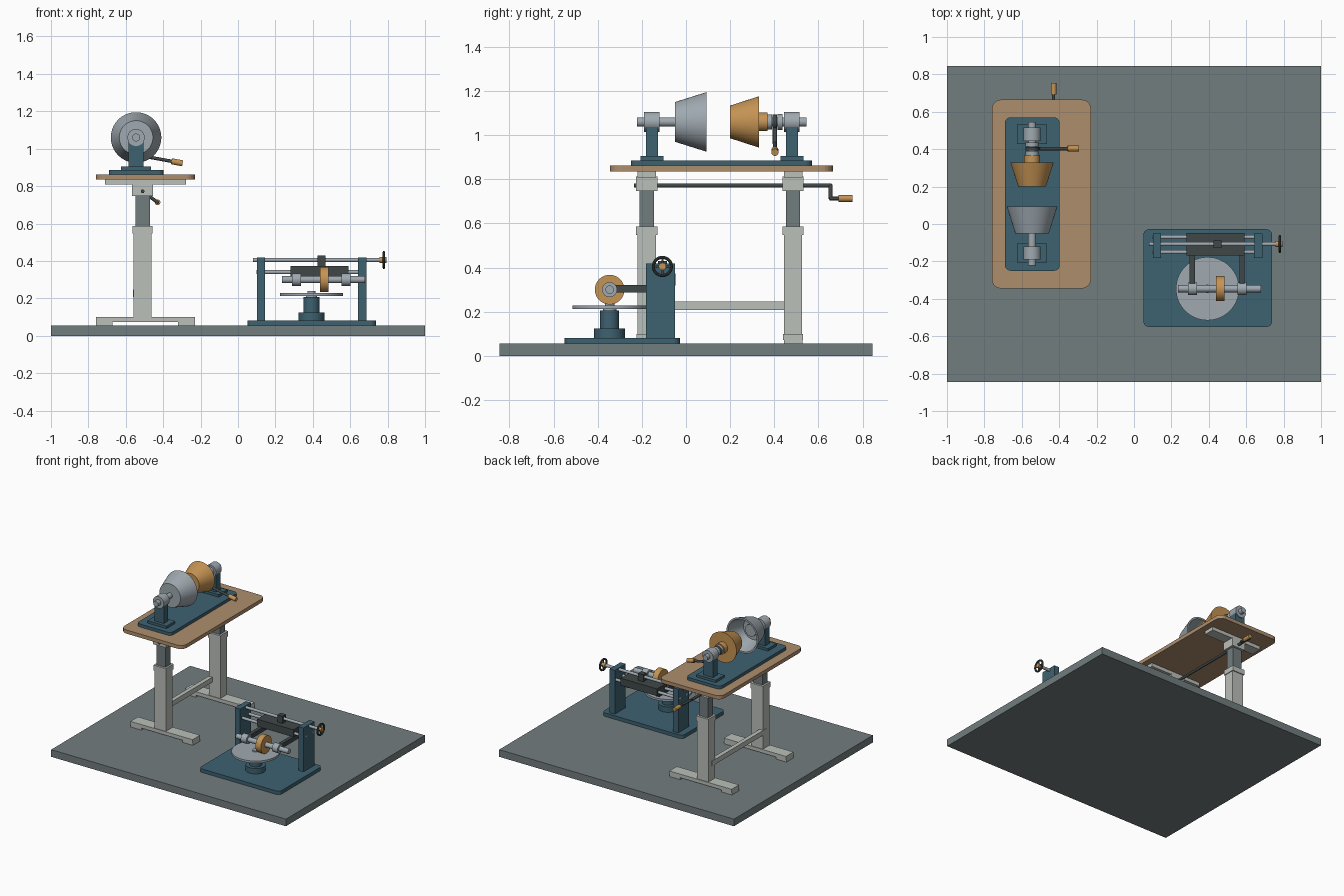
import bpy, bmesh, math
from mathutils import Vector, Matrix

cube = bpy.data.objects.get("Cube")
if cube:
    bpy.data.objects.remove(cube, do_unlink=True)


def material(name, *srgb):
    rgba = [(c / 255) ** 2.2 for c in srgb] + [1]
    m = bpy.data.materials.new(name)
    m.use_nodes = True
    m.diffuse_color = rgba
    m.node_tree.nodes["Principled BSDF"].inputs["Base Color"].default_value = rgba
    return m


SLATE = material("slate grey", 114, 124, 126)
TEAL = material("dark teal", 64, 98, 112)
BOARD = material("table wood", 172, 141, 109)
WOOD = material("golden wood", 196, 146, 84)
FRAME = material("pale frame", 186, 190, 184)
STEEL = material("light steel", 158, 168, 175)
DARK = material("dark iron", 66, 73, 73)


def finish(name, bm, mat, smooth=False):
    bmesh.ops.recalc_face_normals(bm, faces=bm.faces[:])
    mesh = bpy.data.meshes.new(name)
    bm.to_mesh(mesh)
    bm.free()
    mesh.materials.append(mat)
    ob = bpy.data.objects.new(name, mesh)
    bpy.context.collection.objects.link(ob)
    if smooth:
        bpy.ops.object.select_all(action="DESELECT")
        ob.select_set(True)
        bpy.context.view_layer.objects.active = ob
        bpy.ops.object.shade_smooth_by_angle(angle=math.radians(35))
    return ob


def box(name, mat, x, y, z, corner=0):
    """Box from three (low, high) ranges, with optional rounded vertical corners."""
    bm = bmesh.new()
    bmesh.ops.create_cube(bm, size=1)
    for v in bm.verts:
        v.co = Vector([(r[0] + r[1]) / 2 + c * (r[1] - r[0]) for c, r in zip(v.co, (x, y, z))])
    if corner:
        upright = [e for e in bm.edges if abs(e.verts[0].co.z - e.verts[1].co.z) > 1e-4]
        bmesh.ops.bevel(bm, geom=upright, offset=corner, segments=5, profile=0.5, affect="EDGES")
    return finish(name, bm, mat)


def rod(name, mat, a, b, r, r2=None, segments=32):
    """Cylinder or cone frustum between two points."""
    a, b = Vector(a), Vector(b)
    turn = (b - a).to_track_quat("Z", "Y").to_matrix().to_4x4()
    bm = bmesh.new()
    bmesh.ops.create_cone(bm, cap_ends=True, segments=segments, radius1=r,
                          radius2=r if r2 is None else r2, depth=(b - a).length,
                          matrix=Matrix.Translation((a + b) / 2) @ turn)
    return finish(name, bm, mat, True)


def lathe(name, mat, centre, axis, profile, segments=48):
    """Revolve a closed (radius, distance) profile about an axis."""
    bm = bmesh.new()
    verts = [bm.verts.new((r, 0, h)) for r, h in profile]
    edges = [bm.edges.new((verts[i - 1], v)) for i, v in enumerate(verts)]
    bmesh.ops.spin(bm, geom=verts + edges, cent=(0, 0, 0), axis=(0, 0, 1),
                   angle=math.tau, steps=segments)
    bmesh.ops.remove_doubles(bm, verts=bm.verts[:], dist=1e-4)
    turn = Vector(axis).to_track_quat("Z", "Y").to_matrix().to_4x4()
    bm.transform(Matrix.Translation(centre) @ turn)
    return finish(name, bm, mat, True)


def around(c, half):
    return (c - half, c + half)


# Floor slab
box("floor", SLATE, (-1, 1), (-0.845, 0.845), (0, 0.055))

# Height-adjustable table
LEG_X = -0.51
box("table_top", BOARD, (-0.76, -0.23), (-0.345, 0.665), (0.835, 0.863), 0.05)
for side, y in (("front", -0.178), ("rear", 0.485)):
    for end, x in (("left", -0.275), ("right", -0.715)):
        box(f"{side}_{end}_foot_pad", FRAME, around(x, 0.045), around(y, 0.042), (0.055, 0.073))
    box(side + "_foot", FRAME, (-0.76, -0.23), around(y, 0.046), (0.073, 0.1))
    box(side + "_leg", FRAME, around(LEG_X, 0.048), around(y, 0.041), (0.1, 0.55))
    box(side + "_leg_collar", FRAME, around(LEG_X, 0.053), around(y, 0.048), (0.547, 0.587))
    box(side + "_inner_leg", SLATE, around(LEG_X, 0.039), around(y, 0.032), (0.58, 0.76))
    box(side + "_leg_head", FRAME, around(LEG_X, 0.056), around(y, 0.048), (0.747, 0.812))
    box(side + "_top_bar", FRAME, (-0.712, -0.278), around(y, 0.042), (0.808, 0.835))
box("stretcher", FRAME, (-0.562, -0.53), (-0.178, 0.485), (0.208, 0.246))

# Lifting crank below the table
CRANK_Z = 0.772
rod("lift_shaft", DARK, (LEG_X, -0.235, CRANK_Z), (LEG_X, 0.66, CRANK_Z), 0.01)
rod("lift_crank_arm", DARK, (LEG_X, 0.655, CRANK_Z), (-0.43, 0.655, 0.713), 0.009)
rod("lift_crank_pin", DARK, (-0.43, 0.65, 0.713), (-0.43, 0.70, 0.713), 0.008)
rod("lift_crank_grip", WOOD, (-0.43, 0.692, 0.713), (-0.43, 0.755, 0.713), 0.015)

# Bench machine: bed, two pedestals with bearings
AX, AZ = -0.545, 1.06
box("machine_bed", TEAL, (-0.69, -0.397), (-0.25, 0.57), (0.863, 0.886), 0.03)
for name, y in (("head", -0.155), ("tail", 0.48)):
    box(name + "_pedestal_base", TEAL, around(AX, 0.081), around(y, 0.052), (0.886, 0.905))
    box(name + "_pedestal", TEAL, around(AX, 0.04), around(y, 0.027), (0.905, 1.04))
    rod(name + "_bearing", STEEL, (AX, y - 0.035, AZ), (AX, y + 0.035, AZ), 0.046)
rod("head_spindle", STEEL, (AX, -0.222, AZ), (AX, -0.03, AZ), 0.021)
rod("tail_spindle", STEEL, (AX, 0.36, AZ), (AX, 0.545, AZ), 0.021)

# Hollow steel bell cone and solid wooden cone
lathe("bell_cone", STEEL, (AX, -0.05, AZ), (0, 1, 0),
      [(0, 0), (0.09, 0), (0.135, 0.143), (0.122, 0.143), (0.08, 0.015), (0, 0.015)], 64)
rod("bell_hub", STEEL, (AX, -0.036, AZ), (AX, -0.005, AZ), 0.045)
rod("wood_cone", WOOD, (AX, 0.20, AZ), (AX, 0.33, AZ), 0.074, 0.116, 64)
rod("wood_cone_hub", WOOD, (AX, 0.33, AZ), (AX, 0.37, AZ), 0.042)
rod("inner_collar", STEEL, (AX, 0.37, AZ), (AX, 0.39, AZ), 0.034)
rod("outer_collar", STEEL, (AX, 0.415, AZ), (AX, 0.437, AZ), 0.036)

# Hand lever on the tail spindle
LY = 0.403
rod("lever_ring", DARK, (AX, LY - 0.01, AZ), (AX, LY + 0.01, AZ), 0.034)
rod("lever_drop", DARK, (AX, LY, AZ), (-0.51, LY, 0.96), 0.01)
rod("lever_arm", DARK, (-0.515, LY, 0.962), (-0.35, LY, 0.932), 0.009)
rod("lever_grip", WOOD, (-0.355, LY, 0.933), (-0.296, LY, 0.922), 0.016)

# Floor grinder: base and posts
box("grinder_base", TEAL, (0.05, 0.738), (-0.55, -0.028), (0.055, 0.082), 0.03)
for side, x in (("right", 0.123), ("left", 0.664)):
    box(side + "_post", TEAL, around(x, 0.022), (-0.182, -0.05), (0.082, 0.419))

# Guide rods, feed screw and carriage
for name, y in (("rear", -0.07), ("front", -0.15)):
    rod(name + "_guide_rod", STEEL, (0.10, y, 0.34), (0.686, y, 0.34), 0.011)
SY, SZ = -0.107, 0.405
rod("feed_screw", STEEL, (0.08, SY, SZ), (0.785, SY, SZ), 0.011)
box("carriage", DARK, (0.28, 0.59), (-0.168, -0.048), (0.318, 0.374))
box("feed_nut", DARK, around(0.447, 0.022), around(SY, 0.02), (0.374, 0.43))

# Hand wheel with four spokes
rim = [(0.041 + 0.007 * math.cos(a), 0.007 * math.sin(a))
       for a in (math.tau * i / 10 for i in range(10))]
lathe("hand_wheel_rim", DARK, (0.78, SY, SZ), (1, 0, 0), rim)
for i in range(2):
    d = Vector((0, math.cos(i * math.pi / 2), math.sin(i * math.pi / 2))) * 0.041
    c = Vector((0.78, SY, SZ))
    rod(f"hand_wheel_spoke_{i + 1}", DARK, c - d, c + d, 0.005, segments=12)
rod("hand_wheel_hub", WOOD, (0.757, SY, SZ), (0.793, SY, SZ), 0.017)

# Grinding spindle carried on two arms
GY, GZ = -0.346, 0.3
for side, x in (("right", 0.312), ("left", 0.578)):
    box(side + "_arm", DARK, around(x, 0.014), (-0.33, -0.1), (0.286, 0.32))
    rod(side + "_spindle_bearing", STEEL, (x - 0.024, GY, GZ), (x + 0.024, GY, GZ), 0.034)
rod("grinding_spindle", STEEL, (0.235, GY, GZ), (0.68, GY, GZ), 0.019)
rod("grinding_wheel", WOOD, (0.438, GY, GZ), (0.483, GY, GZ), 0.067, segments=48)

# Turntable
TX = 0.393
for name, mat, r, low, high in (("turntable_foot", TEAL, 0.07, 0.082, 0.124),
                                ("turntable_column", TEAL, 0.043, 0.124, 0.206),
                                ("turntable_neck", STEEL, 0.03, 0.206, 0.214),
                                ("turntable_disc", STEEL, 0.169, 0.212, 0.228),
                                ("turntable_cap", STEEL, 0.022, 0.228, 0.238)):
    rod(name, mat, (TX, GY, low), (TX, GY, high), r, segments=64)
